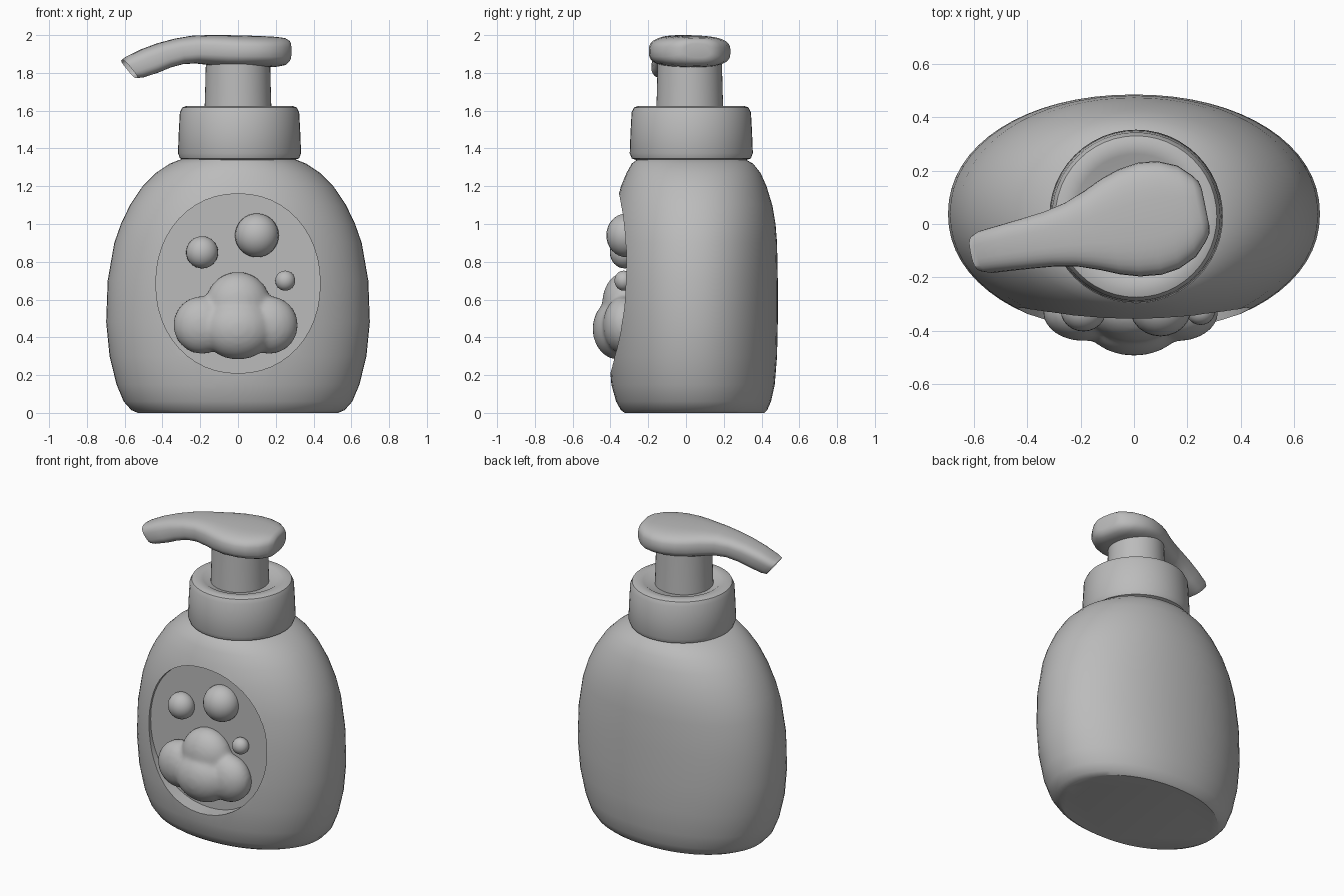
import bpy, bmesh, math
from mathutils import Vector

if "Cube" in bpy.data.objects:
    bpy.data.objects.remove(bpy.data.objects["Cube"])

grey = bpy.data.materials.new("plain grey")
grey.use_nodes = True
grey.diffuse_color = (0.5, 0.5, 0.5, 1)
grey.node_tree.nodes["Principled BSDF"].inputs["Base Color"].default_value = (0.5, 0.5, 0.5, 1)


def select(obj):
    bpy.ops.object.select_all(action='DESELECT')
    obj.select_set(True)
    bpy.context.view_layer.objects.active = obj


def finish(bm, name):
    bmesh.ops.recalc_face_normals(bm, faces=bm.faces[:])
    mesh = bpy.data.meshes.new(name)
    bm.to_mesh(mesh)
    bm.free()
    mesh.materials.append(grey)
    obj = bpy.data.objects.new(name, mesh)
    bpy.context.collection.objects.link(obj)
    return obj


def smooth(obj, angle=40):
    select(obj)
    bpy.ops.object.shade_smooth_by_angle(angle=math.radians(angle))


def apply_modifier(obj, kind, **settings):
    mod = obj.modifiers.new(kind, kind)
    for key, value in settings.items():
        setattr(mod, key, value)
    select(obj)
    bpy.ops.object.modifier_apply(modifier=mod.name)


def superellipse(n, power):
    """Unit outline points; a higher power gives a squarer outline."""
    for i in range(n):
        a = 2 * math.pi * i / n
        c, s = math.cos(a), math.sin(a)
        yield (math.copysign(abs(c) ** (2 / power), c),
               math.copysign(abs(s) ** (2 / power), s))


def loft(rings):
    """Skin a list of point rings and cap both ends; return mesh and last cap."""
    bm = bmesh.new()
    rows = [[bm.verts.new(p) for p in ring] for ring in rings]
    n = len(rows[0])
    for a, b in zip(rows, rows[1:]):
        for i in range(n):
            j = (i + 1) % n
            bm.faces.new((a[i], a[j], b[j], b[i]))
    bm.faces.new(rows[0][::-1])
    return bm, bm.faces.new(rows[-1])


def lathe(name, profile, x, y):
    rings = [[(x + r * c, y + r * s, z) for c, s in superellipse(48, 2)]
             for r, z in profile]
    obj = finish(loft(rings)[0], name)
    smooth(obj)
    return obj


def ellipsoid(bm, centre, radii):
    made = bmesh.ops.create_uvsphere(bm, u_segments=24, v_segments=16, radius=1)
    for v in made["verts"]:
        v.co = Vector(centre) + Vector(a * b for a, b in zip(v.co, radii))


# Bottle body: height, half width, front depth, back depth
body_profile = [
    (0, .53, -.325, .415), (.015, .565, -.345, .43), (.06, .605, -.37, .45),
    (.15, .643, -.395, .47), (.3, .68, -.408, .482), (.48, .698, -.41, .486),
    (.7, .69, -.41, .486), (.9, .655, -.4, .482), (1.0, .62, -.39, .474),
    (1.1, .572, -.372, .457), (1.2, .505, -.344, .426), (1.27, .435, -.315, .395),
    (1.32, .36, -.287, .355), (1.355, .27, -.24, .29)]
body = finish(loft([
    [(w * c, (f + b) / 2 + (b - f) / 2 * s, z) for c, s in superellipse(64, 2.1)]
    for z, w, f, b in body_profile])[0], "bottle_body")

# Oval recess cut into the front
cutter = finish(loft([
    [(.435 * c, y, .685 + .475 * s) for c, s in superellipse(48, 2.1)]
    for y in (-.8, -.3)])[0], "recess_cutter")
cutter.hide_render = True
apply_modifier(body, 'BOOLEAN', operation='DIFFERENCE', solver='EXACT', object=cutter)
bpy.data.objects.remove(cutter)
smooth(body, 30)

# Paw pad: overlapping lobes fused into one soft shape
bm = bmesh.new()
ellipsoid(bm, (0, -.36, .445), (.19, .135, .163))
ellipsoid(bm, (-.19, -.33, .465), (.153, .11, .153))
ellipsoid(bm, (.165, -.33, .465), (.153, .11, .153))
ellipsoid(bm, (0, -.32, .575), (.172, .125, .172))
pad = finish(bm, "paw_pad")
apply_modifier(pad, 'REMESH', mode='VOXEL', voxel_size=.014)
apply_modifier(pad, 'SMOOTH', factor=.5, iterations=8)
smooth(pad, 60)

# Toe beads
for name, x, y, z, r in (("small", .25, -.33, .7, .053),
                         ("medium", -.19, -.325, .85, .085),
                         ("large", .1, -.315, .94, .116)):
    bm = bmesh.new()
    ellipsoid(bm, (x, y, z), (r, r * .92, r))
    smooth(finish(bm, name + "_toe"))

# Collar and pump stem
lathe("collar", [(.28, 1.335), (.315, 1.347), (.326, 1.375), (.322, 1.48),
                 (.316, 1.59), (.303, 1.617), (.28, 1.625), (.235, 1.622),
                 (.21, 1.605)], .008, .028)
lathe("pump_stem", [(.178, 1.58), (.174, 1.7), (.17, 1.86)], 0, .02)

# Pump head: distance along spout, half width, bottom, top, lean, squareness
head_profile = [
    (-.213, .07, 1.88, 1.955, 0), (-.207, .1, 1.86, 1.972, 0),
    (-.185, .13, 1.84, 1.985, 0), (-.14, .175, 1.832, 1.991, 0),
    (-.07, .206, 1.83, 1.995, 0), (0, .215, 1.83, 1.997, 0),
    (.08, .205, 1.83, 1.999, 0), (.15, .183, 1.834, 2, 0),
    (.22, .152, 1.842, 2, 0), (.3, .122, 1.85, 1.997, -.1),
    (.38, .105, 1.846, 1.982, -.25), (.46, .096, 1.828, 1.958, -.45),
    (.54, .088, 1.8, 1.925, -.65), (.62, .081, 1.776, 1.885, -.8),
    (.648, .07, 1.772, 1.868, -.8)]
along = Vector((-.98, -.2, 0))
across = Vector((-.2, .98, 0))
rings = []
for t, w, low, high, lean in head_profile:
    centre = Vector((.06, .02, (low + high) / 2)) + along * t
    half = (high - low) / 2
    rings.append([centre + across * w * c + Vector((lean * half * s, 0, half * s))
                  for c, s in superellipse(32, 2.9)])
bm, tip = loft(rings)
# Nozzle opening sunk into the spout tip
bmesh.ops.inset_individual(bm, faces=[tip], thickness=.018)
hole = bmesh.ops.extrude_discrete_faces(bm, faces=[tip])["faces"][0]
bmesh.ops.translate(bm, verts=hole.verts[:], vec=(.03, .006, .02))
smooth(finish(bm, "pump_head"), 45)
